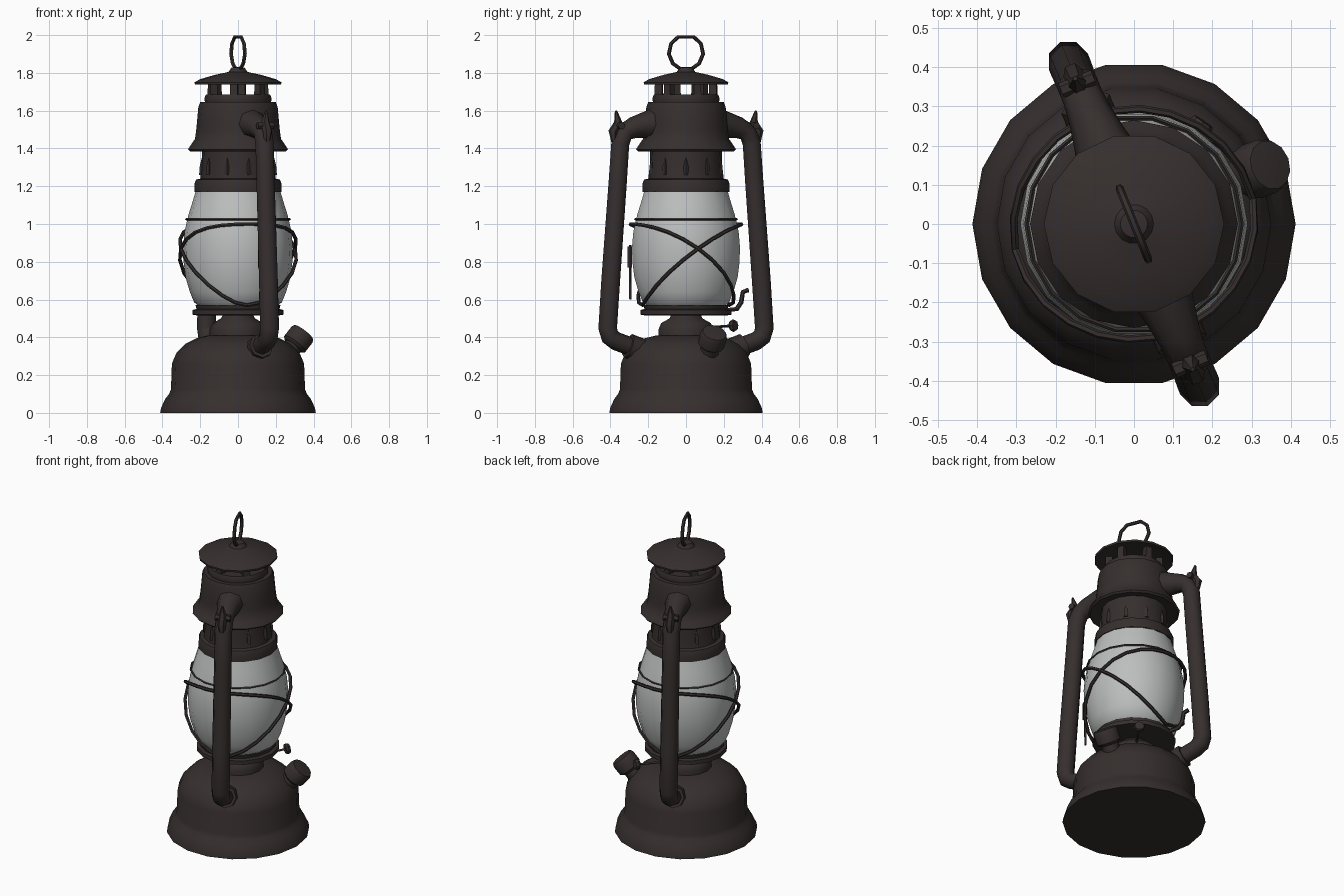
import bpy, bmesh, math
from mathutils import Vector

if "Cube" in bpy.data.objects:
    bpy.data.objects.remove(bpy.data.objects["Cube"])

ARM = math.radians(-68)          # direction of the side tubes


def material(name, rgb):
    m = bpy.data.materials.new(name)
    m.diffuse_color = (*rgb, 1)
    m.use_nodes = True
    m.node_tree.nodes["Principled BSDF"].inputs["Base Color"].default_value = m.diffuse_color
    return m


METAL = material("dark_metal", (0.036, 0.028, 0.027))
GLASS = material("pale_glass", (0.50, 0.52, 0.51))


def finish(ob, mat, angle=40):
    ob.data.materials.clear()
    ob.data.materials.append(mat)
    bpy.ops.object.select_all(action='DESELECT')
    ob.select_set(True)
    bpy.context.view_layer.objects.active = ob
    bpy.ops.object.shade_smooth_by_angle(angle=math.radians(angle))
    return ob


def lathe(name, profile, mat=METAL, n=18, origin=(0, 0, 0), axis=(0, 0, 1), caps=True, turn=0.0):
    """Spin (radius, height) points around an axis."""
    bm = bmesh.new()
    rings = [[bm.verts.new((r * math.cos(turn + 2 * math.pi * i / n),
                            r * math.sin(turn + 2 * math.pi * i / n), z))
              for i in range(n)] for r, z in profile]
    for a, b in zip(rings, rings[1:]):
        for i in range(n):
            j = (i + 1) % n
            bm.faces.new((a[i], a[j], b[j], b[i]))
    if caps:
        bm.faces.new(rings[0][::-1])
        bm.faces.new(rings[-1])
    bmesh.ops.recalc_face_normals(bm, faces=bm.faces)
    me = bpy.data.meshes.new(name)
    bm.to_mesh(me)
    bm.free()
    ob = bpy.data.objects.new(name, me)
    bpy.context.collection.objects.link(ob)
    ob.location = origin
    ob.rotation_euler = Vector(axis).to_track_quat('Z', 'Y').to_euler()
    return finish(ob, mat)


def tube(name, pts, radius, radii=None, closed=False, res=2):
    """Sweep a round section along points."""
    cu = bpy.data.curves.new(name, 'CURVE')
    cu.dimensions = '3D'
    cu.bevel_depth = radius
    cu.bevel_resolution = res
    cu.use_fill_caps = True
    sp = cu.splines.new('POLY')
    sp.points.add(len(pts) - 1)
    for i, p in enumerate(pts):
        sp.points[i].co = (*p, 1)
        sp.points[i].radius = radii[i] if radii else 1
    sp.use_cyclic_u = closed
    ob = bpy.data.objects.new(name, cu)
    bpy.context.collection.objects.link(ob)
    bpy.ops.object.select_all(action='DESELECT')
    ob.select_set(True)
    bpy.context.view_layer.objects.active = ob
    bpy.ops.object.convert(target='MESH')
    return finish(bpy.context.view_layer.objects.active, METAL, 50)


def polar(r, z, a=ARM, side=0.0):
    return (r * math.cos(a) - side * math.sin(a), r * math.sin(a) + side * math.cos(a), z)


# fuel tank base
lathe("fuel_tank", [(.412, 0), (.408, .025), (.385, .075), (.365, .10), (.355, .125), (.35, .26),
                    (.34, .285), (.325, .32), (.28, .365), (.22, .395), (.16, .41)])
# burner and globe plate
lathe("burner", [(.15, .40), (.15, .44), (.135, .475), (.09, .50), (.075, .53)], n=14)
lathe("globe_plate", [(.21, .515), (.24, .52), (.24, .545), (.22, .55), (.225, .57), (.2, .57)], n=16)

# glass globe
globe = [(.20, .56), (.232, .585), (.255, .64), (.278, .72), (.288, .80), (.29, .88),
         (.283, .96), (.262, 1.05), (.24, 1.12), (.222, 1.18)]
lathe("glass_globe", globe, GLASS, n=18, caps=False)


def globe_r(z):
    for (r0, z0), (r1, z1) in zip(globe, globe[1:]):
        if z <= z1:
            return r0 + (r1 - r0) * (z - z0) / (z1 - z0)
    return globe[-1][0]


# two tilted guard wires that cross at the sides
for k, name in enumerate(("guard_wire_front", "guard_wire_back")):
    pts = []
    for i in range(24):
        t = 2 * math.pi * i / 24
        z = .87 + .215 * math.cos(t) - .085 * math.cos(t) ** 2
        pts.append(polar(globe_r(z) + .02, z, math.radians(-78) + k * math.pi + t))
    tube(name, pts, .010, closed=True, res=1)
tube("guard_hoop", [polar(globe_r(1.025) + .006, 1.025, i * math.pi / 9) for i in range(18)],
     .006, closed=True, res=0)

# collar above the globe
lathe("globe_collar", [(.205, 1.165), (.23, 1.17), (.23, 1.215), (.222, 1.235), (.20, 1.24),
                       (.192, 1.30), (.19, 1.42)], n=16)
for i in range(10):
    a = 2 * math.pi * i / 10
    lathe("collar_louvre", [(.016, 0), (.012, .05), (.002, .09)], n=4, origin=polar(.19, 1.26, a))
# chimney hood
lathe("chimney_hood", [(.19, 1.40), (.255, 1.385), (.265, 1.395), (.245, 1.425), (.228, 1.45),
                       (.222, 1.49), (.218, 1.53), (.21, 1.62), (.20, 1.645), (.175, 1.645),
                       (.178, 1.665), (.17, 1.685), (.13, 1.685)], n=16)
# posts holding the cap
for i in range(6):
    a = ARM + math.pi / 6 + i * math.pi / 3
    lathe("cap_post", [(.03, 1.66), (.026, 1.77)], n=4, origin=polar(.145, 0, a), turn=a + math.pi / 4)
# chimney cap
lathe("chimney_cap", [(.16, 1.755), (.228, 1.738), (.23, 1.75), (.20, 1.767), (.12, 1.79),
                      (.05, 1.805), (.035, 1.828), (.012, 1.832)], n=14)

# hanging loop on top
loop = [(-.03, 1.82), (-.075, 1.85), (-.098, 1.90), (-.085, 1.955), (-.045, 1.99)]
loop += [(-r, z) for r, z in reversed(loop)]
tube("hanging_loop", [polar(r, z) for r, z in loop], .0105, closed=True, res=1)

# side air tubes, with bail ears and lift levers beside them
for side, a in (("front", ARM), ("back", ARM + math.pi)):
    path = [(.17, 1.53), (.23, 1.525), (.30, 1.51), (.35, 1.485), (.375, 1.43), (.39, 1.22),
            (.43, .70), (.447, .45), (.435, .405), (.40, .38), (.27, .335)]
    tube(side + "_air_tube", [polar(r, z, a) for r, z in path], .052,
         radii=[1.65, 1.35, 1.1, 1, 1, 1, 1.03, 1.03, 1, .95, .95])
    tube(side + "_bail_ear", [polar(r, z, a) for r, z in ((.41, 1.43), (.415, 1.49), (.385, 1.535), (.40, 1.60))],
         .024, radii=[.6, 1.1, 1, .25], res=1)
    tube(side + "_ear_pin", [polar(.385, 1.52, a, -.045), polar(.385, 1.52, a, .045)], .02, res=1)
    tube(side + "_tank_socket", [polar(.26, .33, a), polar(.33, .355, a)], .066)
tube("lift_rod", [polar(.317, .60), polar(.32, .80), polar(.318, .89)], .007, res=0)
tube("lift_grip", [polar(.32, .77), polar(.32, .88)], .014, res=1)
BACK = ARM + math.pi
tube("lift_lever", [polar(r, z, BACK) for r, z in ((.20, .54), (.29, .55), (.315, .585), (.325, .64), (.355, .65))],
     .013, res=1)

# filler spout with cap
spout = Vector((.6, .22, .77)).normalized()
base = Vector((.25, .115, .30))
lathe("filler_neck", [(.055, -.02), (.05, .075)], n=10, origin=base, axis=spout)
lathe("filler_cap", [(.055, .07), (.072, .085), (.072, .145), (.064, .162), (.03, .165)],
      n=12, origin=base, axis=spout)

# wick knob on a thin stem
out = Vector((.56, .82, .08)).normalized()
tube("wick_stem", [(.06, .09, .45), (.17, .25, .462)], .007, res=0)
lathe("wick_knob", [(.028, -.012), (.034, 0), (.028, .014)], n=8, origin=(.17, .25, .462), axis=out)
